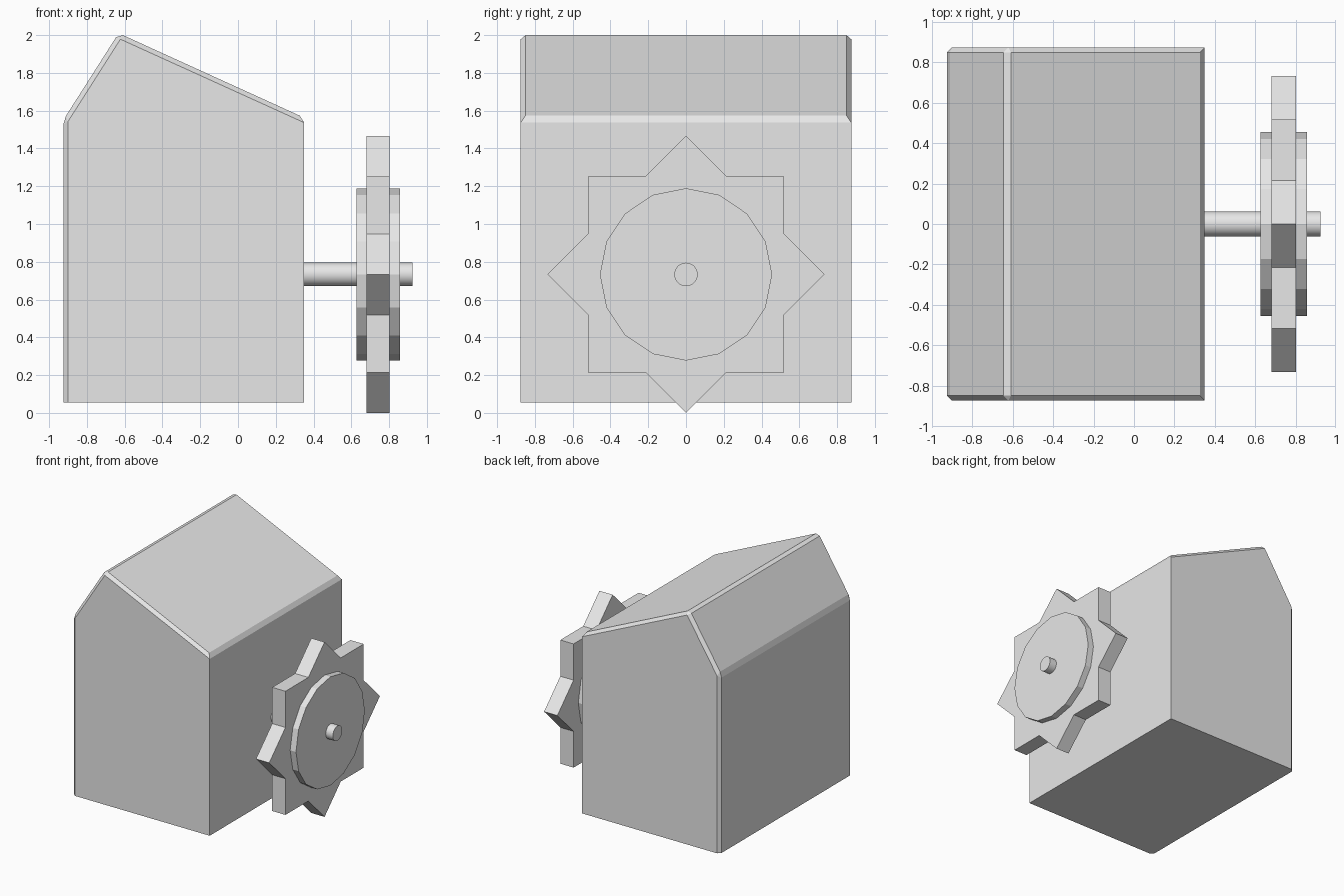
import bpy, bmesh
from math import sin, cos, tau
from mathutils import Vector

cube = bpy.data.objects.get("Cube")
if cube:
    bpy.data.objects.remove(cube, do_unlink=True)

grey = bpy.data.materials.new("plain grey")
grey.use_nodes = True
GREY = (0.8, 0.8, 0.8, 1)
grey.diffuse_color = GREY
grey.node_tree.nodes["Principled BSDF"].inputs["Base Color"].default_value = GREY


def prism(name, outline, direction, bevel_rule=None, width=0.025):
    """Extrude a closed outline along a vector, chamfering the edges that match a rule."""
    bm = bmesh.new()
    face = bm.faces.new([bm.verts.new(p) for p in outline])
    cap = bmesh.ops.extrude_face_region(bm, geom=[face], use_keep_orig=True)["geom"]
    moved = [v for v in cap if isinstance(v, bmesh.types.BMVert)]
    bmesh.ops.translate(bm, verts=moved, vec=Vector(direction))
    bmesh.ops.recalc_face_normals(bm, faces=bm.faces)
    if bevel_rule:
        edges = [e for e in bm.edges if bevel_rule(e)]
        bmesh.ops.bevel(bm, geom=edges, offset=width, segments=1,
                        profile=0.5, affect='EDGES')
    mesh = bpy.data.meshes.new(name)
    bm.to_mesh(mesh)
    bm.free()
    mesh.materials.append(grey)
    obj = bpy.data.objects.new(name, mesh)
    bpy.context.collection.objects.link(obj)
    return obj


def ring(x, radii, count, z):
    """Points around the wheel axis, cycling through the radii."""
    return [(x, radii[i % len(radii)] * sin(tau * i / count),
             z + radii[i % len(radii)] * cos(tau * i / count)) for i in range(count)]


# House: lopsided gable, chamfered on the roof and the left wall
LEFT, RIGHT, DEPTH, BASE = -0.925, 0.35, 0.875, 0.055
gable = [(LEFT, BASE), (RIGHT, BASE), (RIGHT, 1.563), (-0.632, 2.01), (LEFT, 1.55)]


def chamfered(edge):
    a, b = (v.co for v in edge.verts)
    on_floor = a.z < 0.1 and b.z < 0.1
    right_corner = a.x > 0.3 and b.x > 0.3 and abs(a.z - b.z) > 0.1
    return not on_floor and not right_corner


prism("house_body", [(x, -DEPTH, z) for x, z in gable], (0, 2 * DEPTH, 0), chamfered)

# Water wheel: eight-pointed star, round hub and axle
AXIS = 0.733
prism("wheel_star", ring(0.68, (0.733, 0.561), 16, AXIS), (0.123, 0, 0))
prism("wheel_hub", ring(0.627, (0.456,), 16, AXIS), (0.23, 0, 0))
axle = prism("wheel_axle", ring(0.3, (0.062,), 32, AXIS), (0.623, 0, 0))

# Round the axle's side while keeping its end crisp
bpy.ops.object.select_all(action='DESELECT')
axle.select_set(True)
bpy.context.view_layer.objects.active = axle
bpy.ops.object.shade_smooth_by_angle()
